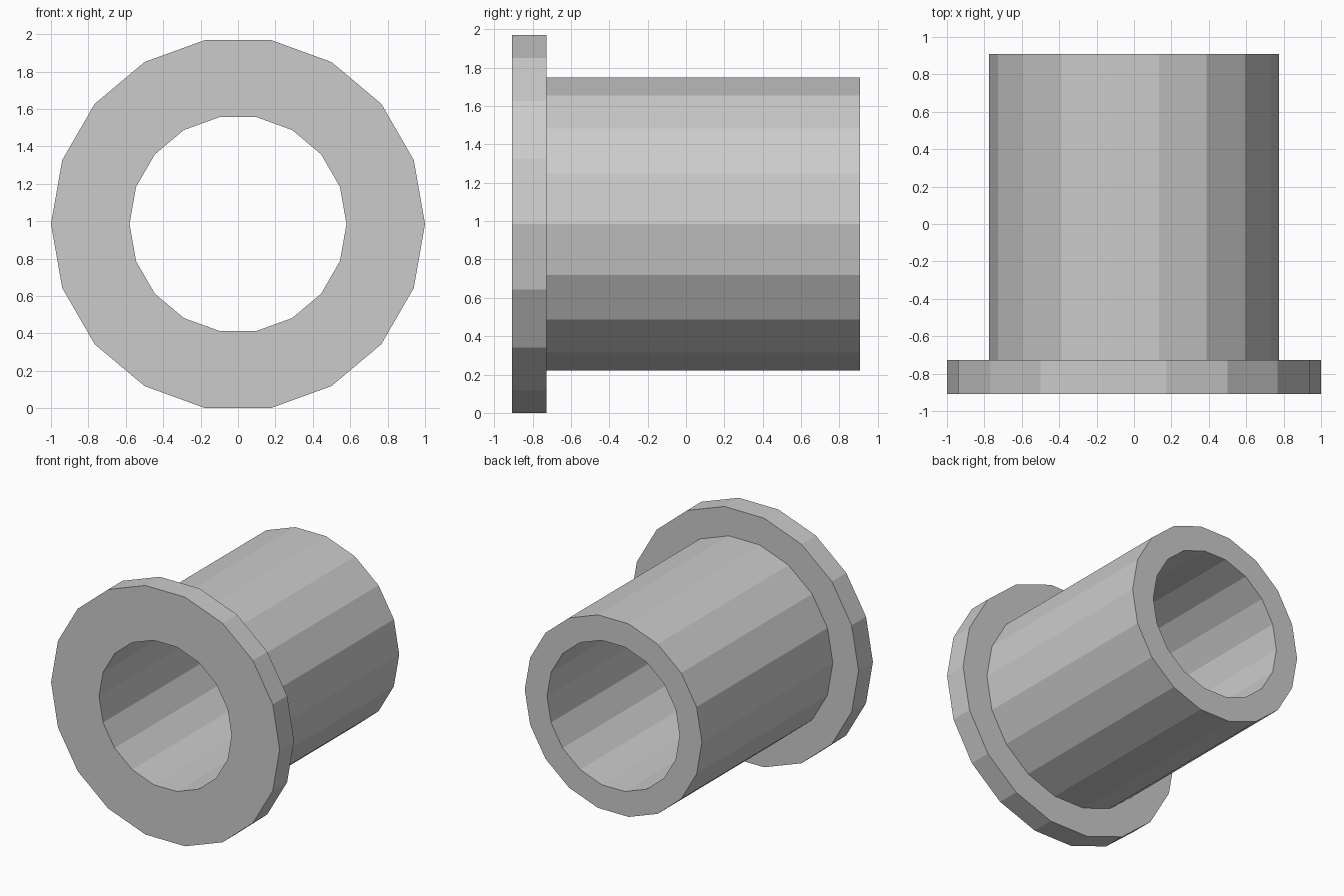
import bpy, bmesh, math

if "Cube" in bpy.data.objects:
    bpy.data.objects.remove(bpy.data.objects["Cube"])

SIDES = 18
CENTRE_Z = math.sin(math.radians(80))  # flat facet rests on z = 0

# Closed wall profile as (radius, y): flange, sleeve, then bore
profile = [(0.58, -0.908), (1.0, -0.908), (1.0, -0.728),
           (0.775, -0.728), (0.775, 0.908), (0.58, 0.908)]

# Sweep the profile around the y axis
bm = bmesh.new()
rings = []
for i in range(SIDES):
    a = 2 * math.pi * i / SIDES
    rings.append([bm.verts.new((r * math.cos(a), y, CENTRE_Z + r * math.sin(a)))
                  for r, y in profile])
for i in range(SIDES):
    a, b = rings[i], rings[(i + 1) % SIDES]
    for j in range(len(profile)):
        k = (j + 1) % len(profile)
        bm.faces.new((a[j], a[k], b[k], b[j]))
bmesh.ops.recalc_face_normals(bm, faces=bm.faces)

# Flanged bushing, flat shaded
mesh = bpy.data.meshes.new("flanged_bushing")
bm.to_mesh(mesh)
bm.free()
bpy.context.collection.objects.link(bpy.data.objects.new("flanged_bushing", mesh))
